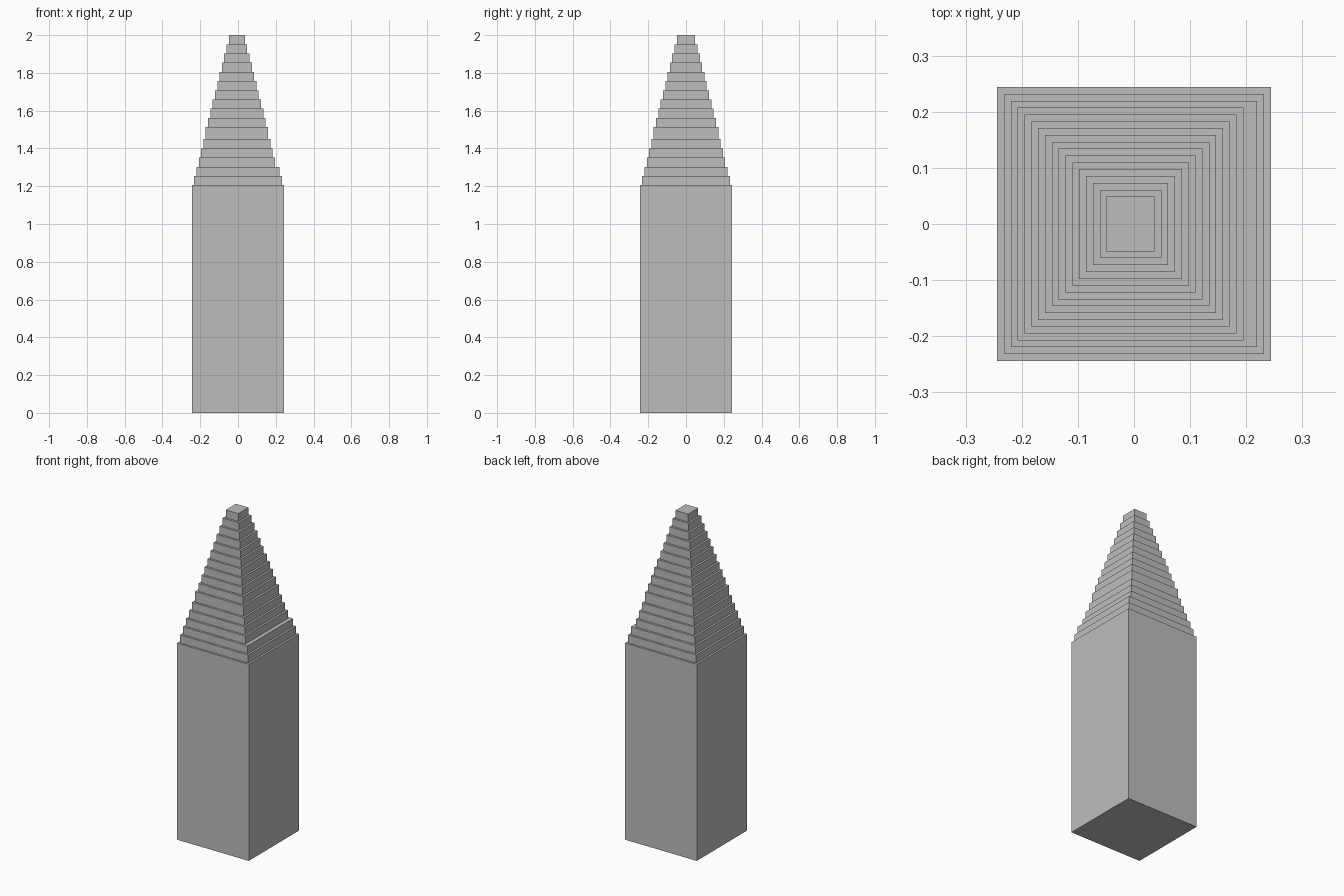
import bpy

cube = bpy.data.objects.get("Cube")
if cube:
    bpy.data.objects.remove(cube, do_unlink=True)

# Single stone-grey material
GREY = (0.515, 0.515, 0.515, 1.0)
mat = bpy.data.materials.new("stone_grey")
mat.use_nodes = True
mat.diffuse_color = GREY
mat.node_tree.nodes["Principled BSDF"].inputs["Base Color"].default_value = GREY


def box(name, x0, x1, half_y, z0, z1):
    """Flat-shaded block between the given bounds, symmetric in y."""
    bpy.ops.mesh.primitive_cube_add(size=1, location=((x0 + x1) / 2, 0, (z0 + z1) / 2))
    ob = bpy.context.object
    ob.name = name
    ob.scale = (x1 - x0, 2 * half_y, z1 - z0)
    bpy.ops.object.transform_apply(location=False, rotation=False, scale=True)
    ob.data.materials.append(mat)


HALF = 0.244       # half width of the shaft
BODY_TOP = 1.2055  # where the stepped spire begins
INSET = 0.0122     # ledge width of each step
STEPS = 16
STEP_H = 0.0487
TALL_STEP, TALL_H = 6, 0.064  # one course is taller
WIDE_LEDGE = 3                # from this course up, the +x side is set back once more

# Square shaft
box("tower_shaft", -HALF, HALF, HALF, 0, BODY_TOP)

# Stepped spire
z = BODY_TOP
for k in range(1, STEPS + 1):
    half = HALF - INSET * k
    setback = INSET if k >= WIDE_LEDGE else 0
    top = 2.0 if k == STEPS else z + (TALL_H if k == TALL_STEP else STEP_H)
    box(f"spire_step_{k:02d}", -half, half - setback, half, z, top)
    z = top
